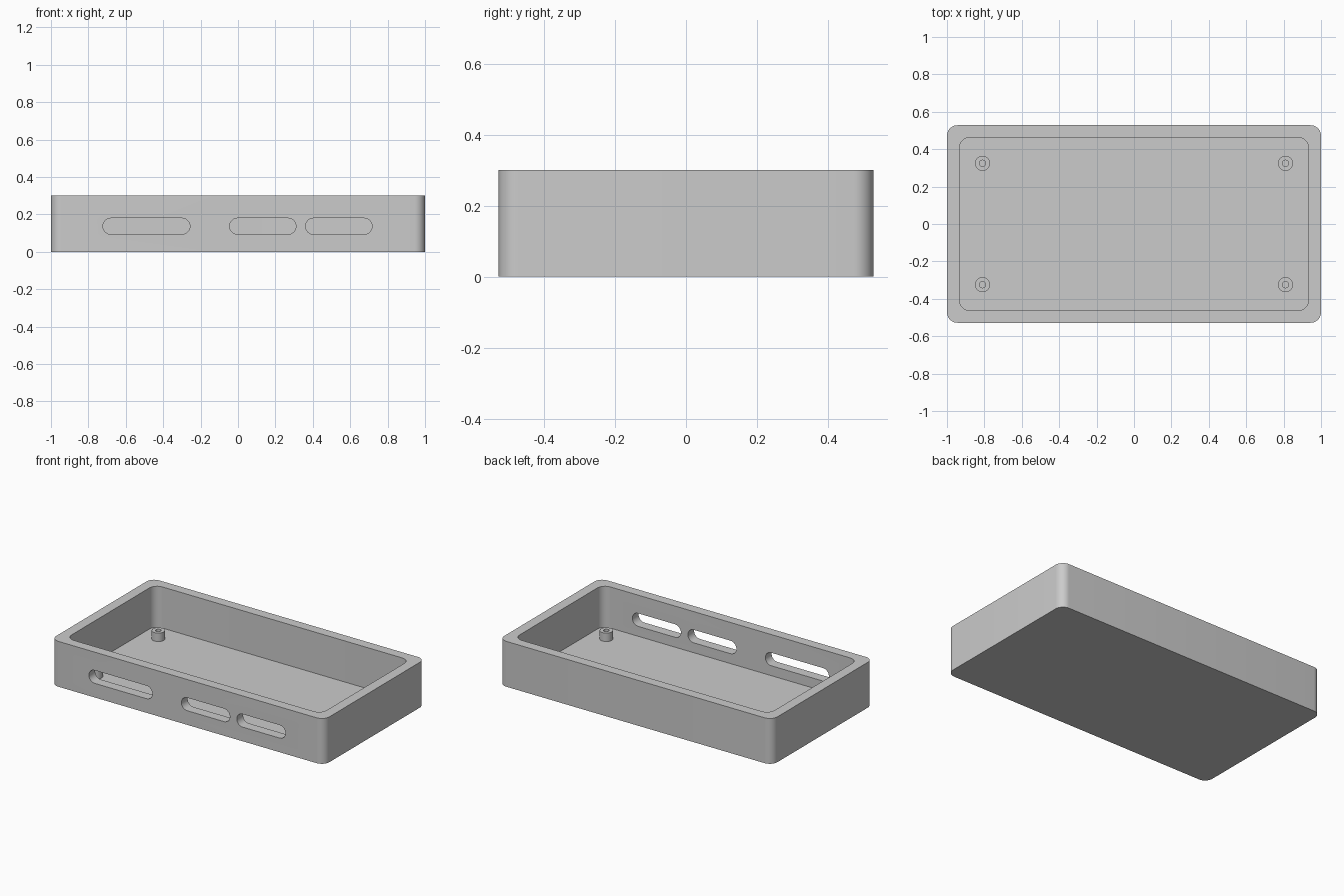
import bpy, bmesh, math
from mathutils import Matrix, Vector

if "Cube" in bpy.data.objects:
    bpy.data.objects.remove(bpy.data.objects["Cube"], do_unlink=True)

HEIGHT, FLOOR = 0.3, 0.028
SLOT_Z, SLOT_H = 0.1365, 0.086

grey = bpy.data.materials.new("plain grey")
grey.use_nodes = True
grey.diffuse_color = (0.6, 0.6, 0.6, 1)
grey.node_tree.nodes["Principled BSDF"].inputs["Base Color"].default_value = (0.6, 0.6, 0.6, 1)


def finish(name, bm):
    bmesh.ops.recalc_face_normals(bm, faces=bm.faces)
    mesh = bpy.data.meshes.new(name)
    bm.to_mesh(mesh)
    bm.free()
    mesh.materials.append(grey)
    obj = bpy.data.objects.new(name, mesh)
    bpy.context.collection.objects.link(obj)
    return obj


def rounded_prism(name, width, depth, radius, z0, z1, matrix=Matrix(), steps=10):
    """Rounded rectangle extruded from z0 to z1, then placed by a matrix."""
    bm = bmesh.new()
    ring = []
    for k, (sx, sy) in enumerate([(1, 1), (-1, 1), (-1, -1), (1, -1)]):
        cx, cy = sx * (width / 2 - radius), sy * (depth / 2 - radius)
        for i in range(steps + 1):
            a = math.pi / 2 * (k + i / steps)
            ring.append(bm.verts.new((cx + radius * math.cos(a), cy + radius * math.sin(a), z0)))
    bmesh.ops.remove_doubles(bm, verts=ring, dist=1e-5)
    base = bm.faces.new([v for v in ring if v.is_valid])
    top = bmesh.ops.extrude_face_region(bm, geom=[base])["geom"]
    moved = [v for v in top if isinstance(v, bmesh.types.BMVert)]
    bmesh.ops.translate(bm, verts=moved, vec=(0, 0, z1 - z0))
    bm.transform(matrix)
    return finish(name, bm)


def activate(obj):
    bpy.ops.object.select_all(action="DESELECT")
    obj.select_set(True)
    bpy.context.view_layer.objects.active = obj


def cut(obj, cutter):
    cutter.hide_render = True
    mod = obj.modifiers.new("cut", "BOOLEAN")
    mod.operation, mod.solver, mod.object = "DIFFERENCE", "EXACT", cutter
    activate(obj)
    bpy.ops.object.modifier_apply(modifier=mod.name)
    bpy.data.objects.remove(cutter, do_unlink=True)


def smooth(obj):
    activate(obj)
    bpy.ops.object.shade_smooth_by_angle(angle=math.radians(30))


# Open tray with rounded corners
tray = rounded_prism("tray", 2.0, 1.056, 0.056, 0, HEIGHT)
cut(tray, rounded_prism("cavity", 1.866, 0.925, 0.056, FLOOR, HEIGHT + 0.1))

# Port slots in the front wall
tip = Matrix.Rotation(math.pi / 2, 4, "X")
for x0, x1 in [(-0.722, -0.257), (-0.045, 0.31), (0.361, 0.717)]:
    place = Matrix.Translation(((x0 + x1) / 2, -0.5, SLOT_Z)) @ tip
    cut(tray, rounded_prism("slot", x1 - x0, SLOT_H, SLOT_H / 2, -0.1, 0.1, place))

# Card slot in the right end wall
place = Matrix.Translation((-0.97, 0, SLOT_Z)) @ Matrix.Rotation(math.pi / 2, 4, "Z") @ tip
cut(tray, rounded_prism("slot", 0.468, SLOT_H, SLOT_H / 2, -0.1, 0.1, place))
smooth(tray)


# Hollow mounting posts on the floor
def post(name, x, y):
    outer, inner, low, high = 0.04, 0.017, FLOOR - 0.008, 0.084
    bm = bmesh.new()
    corners = [(inner, low), (outer, low), (outer, high), (inner, high)]
    verts = [bm.verts.new((r, 0, z)) for r, z in corners]
    edges = [bm.edges.new((verts[i], verts[(i + 1) % 4])) for i in range(4)]
    bmesh.ops.spin(bm, geom=verts + edges, cent=(0, 0, 0), axis=(0, 0, 1),
                   angle=2 * math.pi, steps=32)
    bmesh.ops.remove_doubles(bm, verts=bm.verts, dist=1e-5)
    bmesh.ops.translate(bm, verts=bm.verts, vec=Vector((x, y, 0)))
    smooth(finish(name, bm))


for side, sx in [("left", 1), ("right", -1)]:
    for end, sy in [("front", -1), ("back", 1)]:
        post(f"{end}_{side}_post", sx * 0.81, sy * 0.324)
